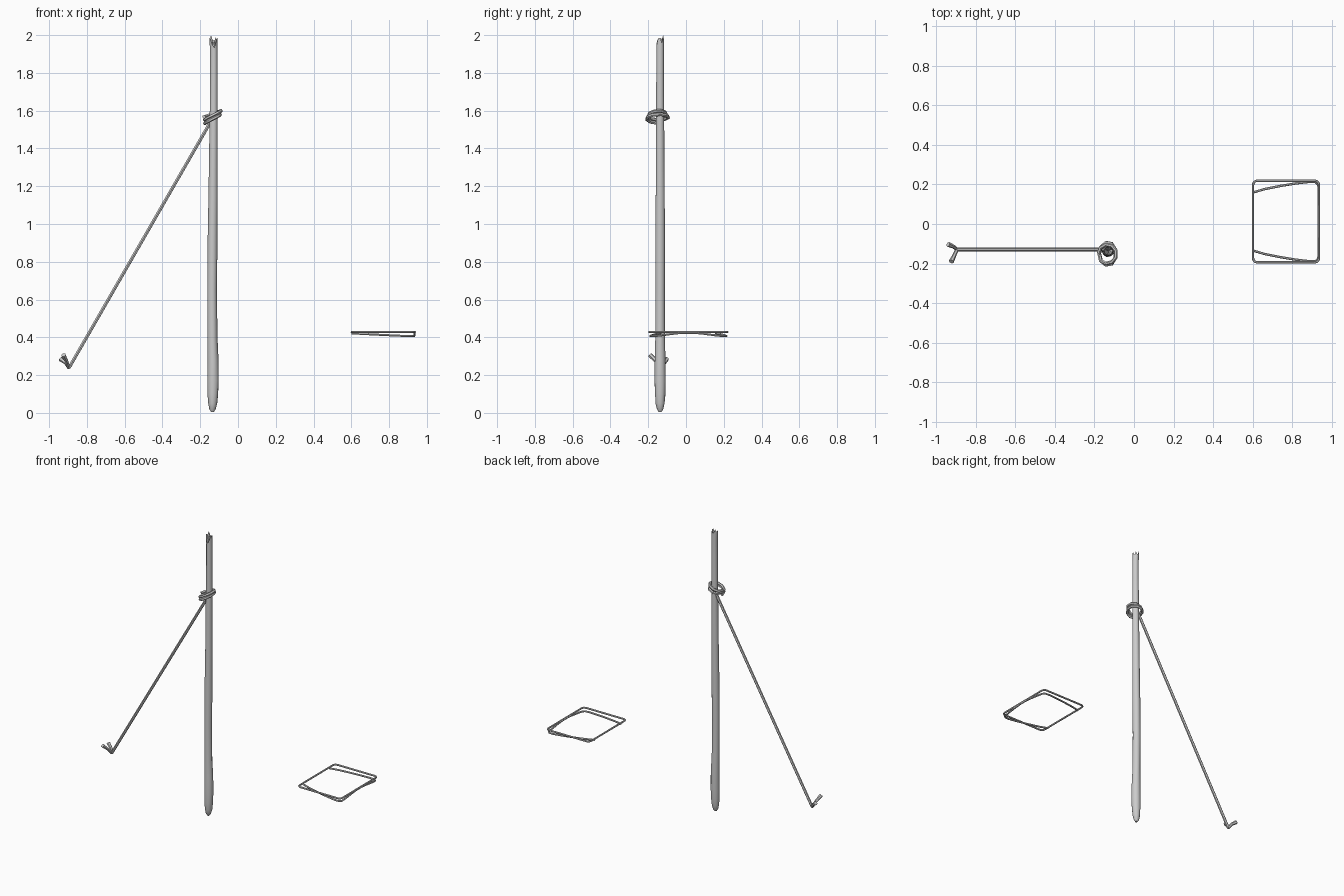
import bpy, bmesh, math, random

if "Cube" in bpy.data.objects:
    bpy.data.objects.remove(bpy.data.objects["Cube"])

random.seed(4)


def smooth(ob, angle=40):
    bpy.ops.object.select_all(action='DESELECT')
    ob.select_set(True)
    bpy.context.view_layer.objects.active = ob
    bpy.ops.object.shade_smooth_by_angle(angle=math.radians(angle))


def tube(name, points, radius, closed=False, taper=None, res=1):
    """Round wire through points, converted to a mesh."""
    cu = bpy.data.curves.new(name, 'CURVE')
    cu.dimensions = '3D'
    cu.bevel_depth = radius
    cu.bevel_resolution = res
    cu.use_fill_caps = True
    sp = cu.splines.new('POLY')
    sp.points.add(len(points) - 1)
    for i, p in enumerate(points):
        sp.points[i].co = (*p, 1)
        sp.points[i].radius = taper[i] if taper else 1
    sp.use_cyclic_u = closed
    ob = bpy.data.objects.new(name, cu)
    bpy.context.collection.objects.link(ob)
    bpy.ops.object.select_all(action='DESELECT')
    ob.select_set(True)
    bpy.context.view_layer.objects.active = ob
    bpy.ops.object.convert(target='MESH')
    ob = bpy.context.object
    smooth(ob, 50)
    return ob


# Wooden pole: stacked rings, rounded foot, splintered hollow top
N = 14
rings = [(0.005, .008, -.135), (.02, .017, -.135), (.05, .024, -.134), (.10, .028, -.133),
         (.17, .030, -.132), (.28, .028, -.132), (.40, .0255, -.135), (.65, .025, -.137),
         (.90, .0255, -.135), (1.15, .024, -.132), (1.40, .0225, -.130), (1.60, .021, -.129),
         (1.80, .020, -.128), (1.92, .020, -.128)]
bm = bmesh.new()
loops = []
for z, r, cx in rings:
    loops.append([bm.verts.new((cx + r * math.cos(2 * math.pi * i / N) * random.uniform(.96, 1.04),
                                -.137 + r * math.sin(2 * math.pi * i / N) * random.uniform(.96, 1.04), z))
                  for i in range(N)])
heights = [1.985, 1.96, 1.99, 1.97, 1.975, 2.0, 1.98, 1.985, 1.985, 1.97, 1.945, 1.935, 1.96, 1.985]
for r, drop in ((.021, 0), (.010, .03)):
    loops.append([bm.verts.new((-.130 + r * math.cos(2 * math.pi * i / N),
                                -.137 + r * math.sin(2 * math.pi * i / N), heights[i] - drop))
                  for i in range(N)])
for a, b in zip(loops, loops[1:]):
    for i in range(N):
        j = (i + 1) % N
        bm.faces.new((a[i], a[j], b[j], b[i]))
bm.faces.new(loops[0][::-1])
tip = bm.verts.new((-.130, -.137, 1.92))
for i in range(N):
    bm.faces.new((loops[-1][i], loops[-1][(i + 1) % N], tip))
bmesh.ops.recalc_face_normals(bm, faces=bm.faces)
me = bpy.data.meshes.new("pole")
bm.to_mesh(me)
bm.free()
pole = bpy.data.objects.new("pole", me)
bpy.context.collection.objects.link(pole)
smooth(pole)

# Rope coil: slanted, loose turns around the pole
coil = []
turns, steps = 2.1, 9
for i in range(int(turns * steps) + 1):
    t = i / steps
    a = math.pi + 2 * math.pi * t
    rx, ry = .042 + .004 * (t > 1), .053 + .007 * math.sin(t * 3)
    x, y = rx * math.cos(a), ry * math.sin(a)
    coil.append((-.134 + x, -.151 + y, 1.552 + .45 * x + .018 * t))
tube("rope_coil", coil, .0095)

# Rope strand running down to the side
knee = (-.895, -.129, .238)
tube("rope_strand", [(-.145, -.130, 1.545), (-.16, -.129, 1.515), knee], .0095)

# Frayed rope ends
for k, (mid, end) in enumerate([((-.907, -.155, .272), (-.924, -.190, .306)),
                                ((-.912, -.115, .265), (-.940, -.103, .286))]):
    tube(f"rope_end_{k + 1}", [knee, mid, end], .011, taper=[.8, .9, 1.2])


# Flat wire frame with rounded corners
def corner(cx, cy, r, a0, n=4):
    return [(cx + r * math.cos(a0 + math.pi / 2 * i / n),
             cy + r * math.sin(a0 + math.pi / 2 * i / n)) for i in range(n + 1)]


x0, x1, y0, y1, r = .602, .936, -.194, .219, .022
flat = (corner(x1 - r, y1 - r, r, 0) + corner(x0 + r, y1 - r, r, math.pi / 2)
        + corner(x0 + r, y0 + r, r, math.pi) + corner(x1 - r, y0 + r, r, 1.5 * math.pi))
tube("wire_frame", [(x, y, .428) for x, y in flat], .006, closed=True)

# Bowed wire handle, mirrored about the frame's middle
half = [(.602, .147, .421), (.66, .164, .418), (.74, .180, .414), (.82, .193, .410),
        (.89, .201, .407), (.919, .199, .406), (.932, .186, .406), (.935, .14, .411),
        (.935, .08, .419), (.935, .03, .424)]
mid = (y0 + y1) / 2
path = [(x, mid + y, z) for x, y, z in half] + [(x, mid - y, z) for x, y, z in reversed(half)]
tube("wire_handle", path, .006)
